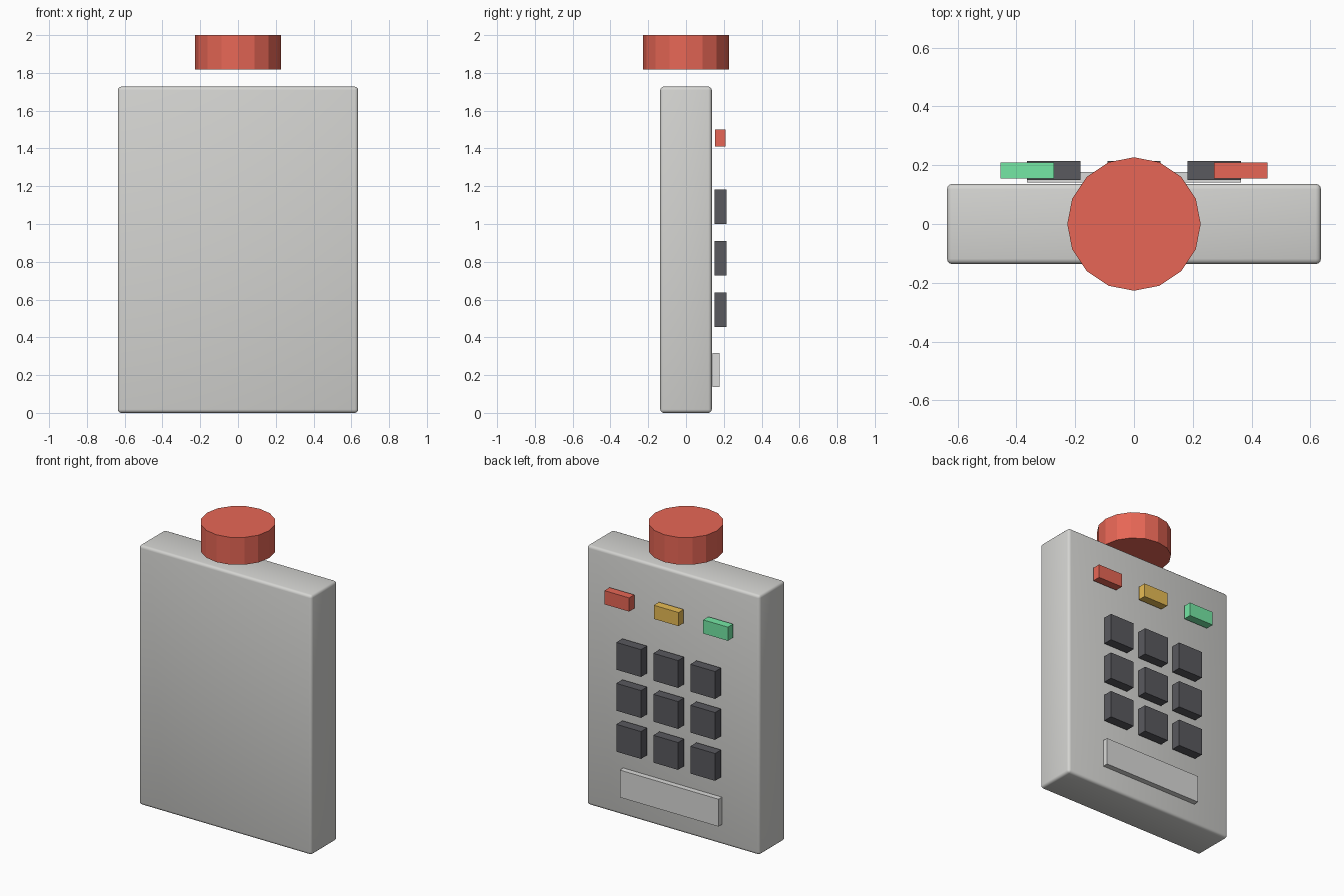
import bpy
from mathutils import Vector

default = bpy.data.objects.get("Cube")
if default:
    bpy.data.objects.remove(default, do_unlink=True)

U = 2 / 2.2  # design unit, so that the whole model is 2 tall


def material(name, rgb):
    mat = bpy.data.materials.new(name)
    mat.use_nodes = True
    mat.diffuse_color = (*rgb, 1)
    mat.node_tree.nodes["Principled BSDF"].inputs["Base Color"].default_value = (*rgb, 1)
    return mat


def box(name, size, centre, mat):
    bpy.ops.mesh.primitive_cube_add(size=1, location=Vector(centre) * U)
    obj = bpy.context.object
    obj.name = name
    obj.scale = Vector(size) * U
    bpy.ops.object.transform_apply(location=False, rotation=False, scale=True)
    obj.data.materials.append(mat)
    return obj


casing_grey = material("casing grey", (0.66, 0.66, 0.64))
plate_grey = material("plate grey", (0.70, 0.70, 0.69))
key_black = material("key charcoal", (0.10, 0.10, 0.112))
red = material("signal red", (0.8, 0.134, 0.092))
yellow = material("signal yellow", (0.8, 0.5, 0.09))
green = material("signal green", (0.178, 0.8, 0.378))

# Softly rounded casing
casing = box("casing", (1.4, 0.3, 1.9), (0, 0, 0.95), casing_grey)
bevel = casing.modifiers.new("rounded edges", "BEVEL")
bevel.width = 0.02 * U
bevel.segments = 3
bpy.ops.object.shade_smooth()

# Floating faceted push button above the casing
bpy.ops.mesh.primitive_cylinder_add(vertices=16, radius=0.25 * U, depth=0.2 * U,
                                    location=(0, 0, 2.1 * U))
button = bpy.context.object
button.name = "top_button"
button.data.materials.append(red)

# Three by three keypad
for row, z in enumerate((1.2, 0.9, 0.6)):
    for col, x in enumerate((0.3, 0, -0.3)):
        box(f"key_{row + 1}_{col + 1}", (0.2, 0.07, 0.2), (x, 0.2, z), key_black)

# Row of indicator lights
for name, x, mat in (("red", 0.4, red), ("yellow", 0, yellow), ("green", -0.4, green)):
    box(f"{name}_light", (0.2, 0.06, 0.1), (x, 0.2, 1.6), mat)

# Blank plate below the keypad
box("label_plate", (0.8, 0.04, 0.2), (0, 0.175, 0.25), plate_grey)
